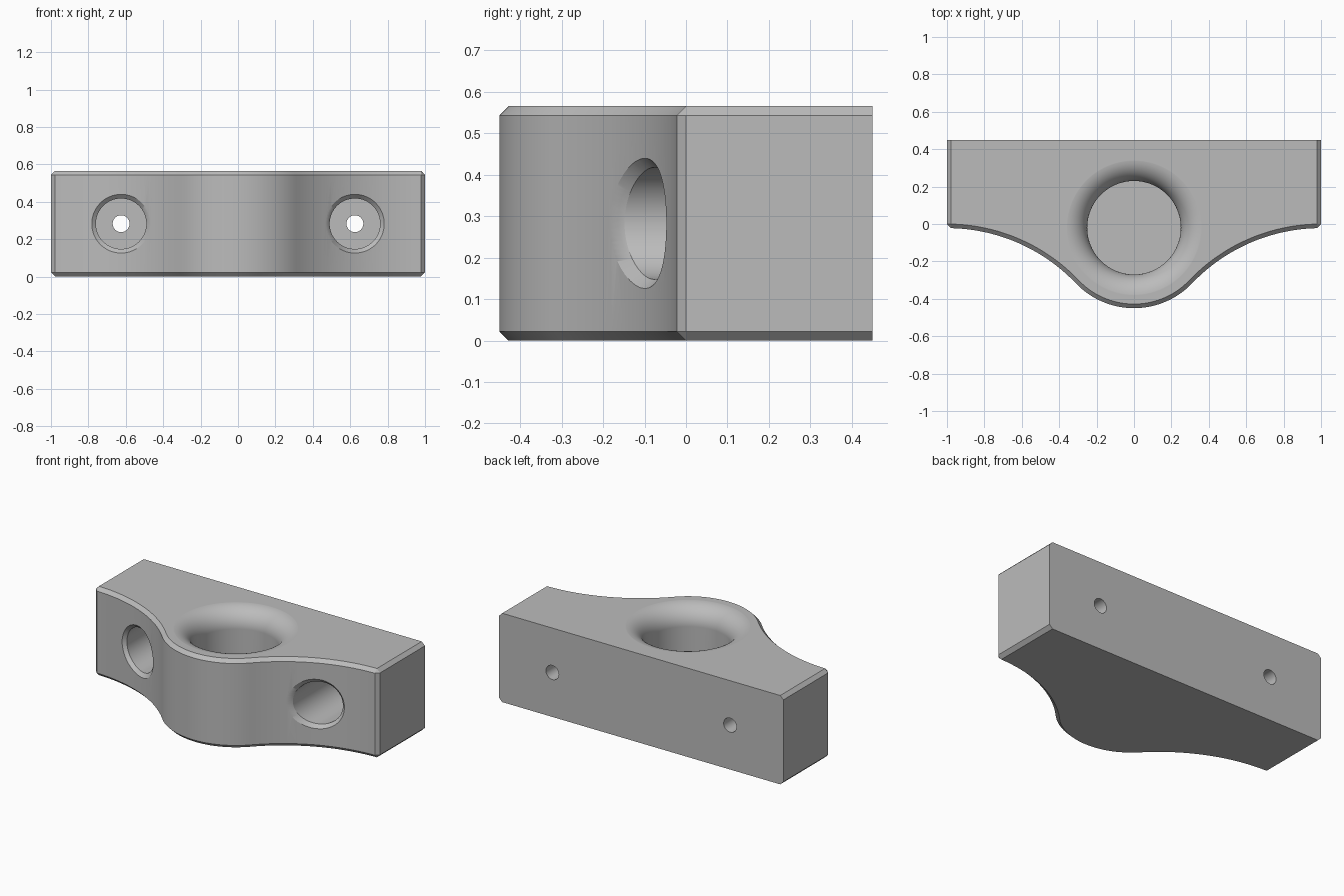
import bpy
import bmesh
from math import cos, sin, pi, sqrt, atan2, hypot

default = bpy.data.objects.get("Cube")
if default:
    bpy.data.objects.remove(default, do_unlink=True)

HEIGHT, BACK, CHAMFER = 0.565, 0.45, 0.022
BOSS_Y, BOSS_R = -0.02, 0.43
SWEEP_R = 0.952                      # concave shoulder beside the boss
SWEEP_Y = -CHAMFER - SWEEP_R
BORE_R, LIP_R, BORE_FLOOR = 0.25, 0.12, 0.06
SCREW_X, SCREW_Z = 0.625, HEIGHT / 2

grey = bpy.data.materials.new("grey metal")
grey.use_nodes = True
grey.diffuse_color = (0.5, 0.5, 0.5, 1)
grey.node_tree.nodes["Principled BSDF"].inputs["Base Color"].default_value = (0.5, 0.5, 0.5, 1)


def loft(name, rings):
    """Skin equal-length rings of points into a closed solid."""
    bm = bmesh.new()
    loops = [[bm.verts.new(p) for p in ring] for ring in rings]
    n = len(loops[0])
    for a, b in zip(loops, loops[1:]):
        for i in range(n):
            j = (i + 1) % n
            bm.faces.new((a[i], a[j], b[j], b[i]))
    bm.faces.new(loops[0])
    bm.faces.new(loops[-1])
    bmesh.ops.remove_doubles(bm, verts=bm.verts, dist=0.001)
    bmesh.ops.recalc_face_normals(bm, faces=bm.faces)
    mesh = bpy.data.meshes.new(name)
    bm.to_mesh(mesh)
    bm.free()
    mesh.materials.append(grey)
    obj = bpy.data.objects.new(name, mesh)
    bpy.context.collection.objects.link(obj)
    return obj


def outline(inset, z):
    """Plan outline of the block, pulled in everywhere but at the back."""
    slope = atan2(BOSS_Y - SWEEP_Y, 1.0)
    right = [(1 - inset, BACK), (1 - inset, 0)]
    start, end, steps = pi / 2 + CHAMFER / SWEEP_R, pi - slope, 28
    for k in range(steps + 1):
        a = start + (end - start) * k / steps
        r = SWEEP_R + inset
        right.append((1 + r * cos(a), SWEEP_Y + r * sin(a)))
    steps = 20
    for k in range(1, steps + 1):
        a = -slope + (slope - pi / 2) * k / steps
        r = BOSS_R - inset
        right.append((r * cos(a), BOSS_Y + r * sin(a)))
    left = [(-x, y) for x, y in reversed(right[:-1])]
    return [(x, y, z) for x, y in right + left]


def bore_ring(r, z, n=96):
    return [(r * cos(2 * pi * k / n), BOSS_Y + r * sin(2 * pi * k / n), z) for k in range(n)]


def screw_ring(side, r, y=None, offset=0.0, n=64):
    """Circle facing the front; without y it follows the curved front face."""
    ring = []
    for k in range(n):
        x = SCREW_X + r * cos(2 * pi * k / n)
        z = SCREW_Z + r * sin(2 * pi * k / n)
        face = SWEEP_Y + sqrt(SWEEP_R ** 2 - (1 - x) ** 2)
        ring.append((side * x, face + offset if y is None else y, z))
    return ring


# Block with chamfered top and bottom edges
body = loft("mounting_block", [
    outline(CHAMFER, 0), outline(0, CHAMFER),
    outline(0, HEIGHT - CHAMFER), outline(CHAMFER, HEIGHT)])

# Blind bore with a rounded lip
rings = [bore_ring(BORE_R, BORE_FLOOR)]
for k in range(15):
    a = pi / 2 * k / 14
    rings.append(bore_ring(BORE_R + LIP_R * (1 - cos(a)),
                           HEIGHT + 0.0005 - LIP_R * (1 - sin(a))))
rings.append(bore_ring(BORE_R + LIP_R, HEIGHT + 0.1))
cutters = [loft("bore_cutter", rings)]

# Counterbored screw holes with a chamfered mouth
for side, label in ((1, "left"), (-1, "right")):
    cutters.append(loft(label + "_screw_cutter", [
        screw_ring(side, 0.179, y=-0.7),
        screw_ring(side, 0.179, offset=-CHAMFER),
        screw_ring(side, 0.135, offset=CHAMFER),
        screw_ring(side, 0.135, y=0.3),
        screw_ring(side, 0.045, y=0.3),
        screw_ring(side, 0.045, y=0.6)]))

bpy.ops.object.select_all(action="DESELECT")
body.select_set(True)
bpy.context.view_layer.objects.active = body
for cutter in cutters:
    cutter.hide_render = True
    cut = body.modifiers.new(cutter.name, "BOOLEAN")
    cut.operation, cut.solver, cut.object = "DIFFERENCE", "EXACT", cutter
    bpy.ops.object.modifier_apply(modifier=cut.name)
    bpy.data.objects.remove(cutter, do_unlink=True)

# Smooth curves, crisp edges, flat planes
bpy.ops.object.shade_smooth_by_angle(angle=pi / 6)
normals = body.modifiers.new("flat_planes", "WEIGHTED_NORMAL")
normals.keep_sharp = True
